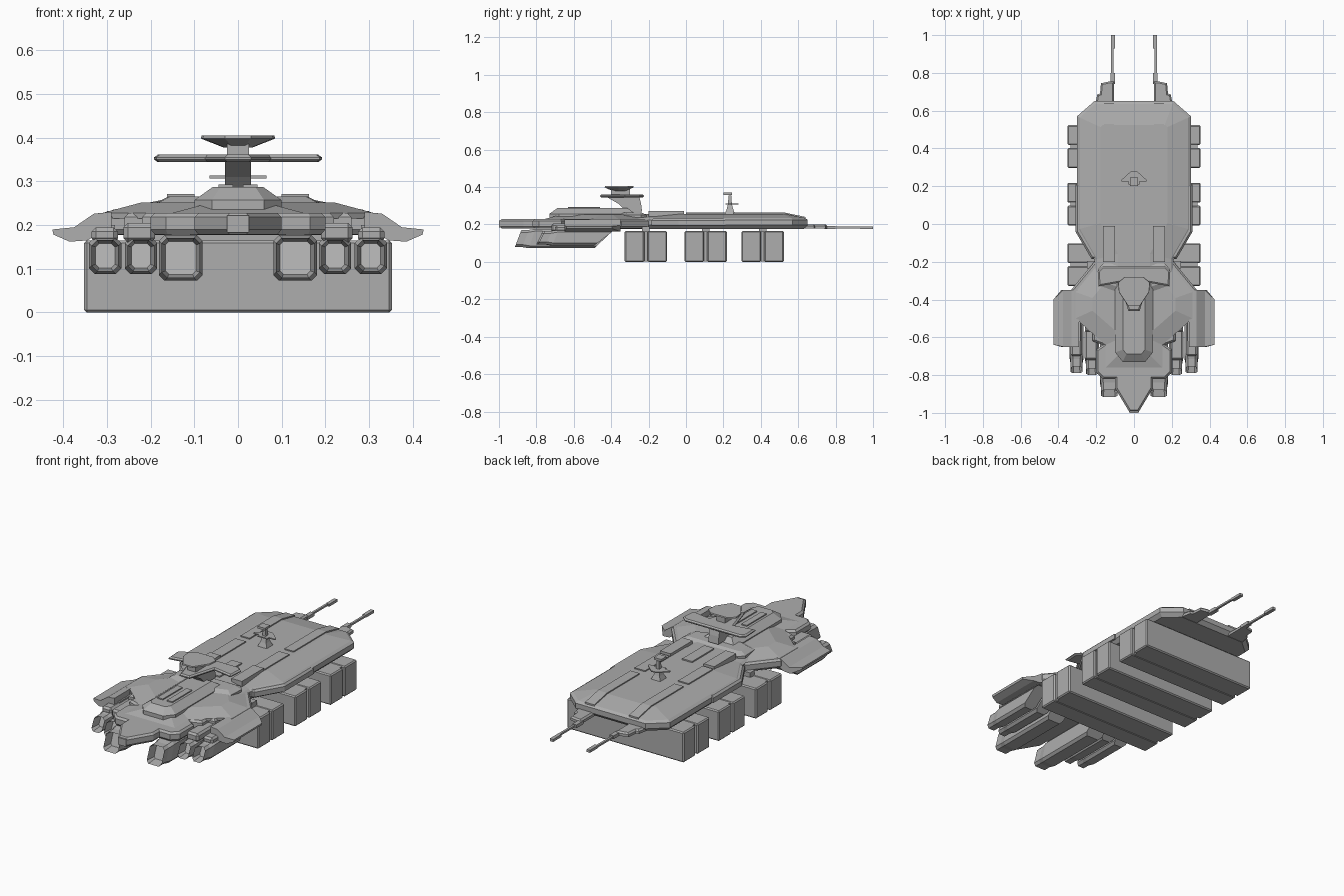
import bpy, bmesh
from mathutils import Vector

if "Cube" in bpy.data.objects:
    bpy.data.objects.remove(bpy.data.objects["Cube"])

grey = bpy.data.materials.new("hull_grey")
grey.diffuse_color = (0.42, 0.42, 0.42, 1)
grey.use_nodes = True
grey.node_tree.nodes["Principled BSDF"].inputs["Base Color"].default_value = grey.diffuse_color


def finish(bm, name, mirror=False):
    bmesh.ops.recalc_face_normals(bm, faces=bm.faces[:])
    me = bpy.data.meshes.new(name)
    bm.to_mesh(me)
    bm.free()
    me.materials.append(grey)
    ob = bpy.data.objects.new(name, me)
    bpy.context.collection.objects.link(ob)
    if mirror:
        ob.modifiers.new("mirror", 'MIRROR').use_axis[0] = True
    return ob


def step(bm, face, inset, rise):
    """Inset a horizontal face and shift it in z."""
    bmesh.ops.inset_region(bm, faces=[face], thickness=inset, use_even_offset=True)
    bmesh.ops.translate(bm, verts=face.verts[:], vec=(0, 0, rise))


def plate(name, pts, z0, z1, top=(), bottom=(), half=True, mirror=False):
    """Extrude a plan outline (half outlines are reflected), then step its caps."""
    if half:
        pts = pts + [(-x, y) for x, y in reversed(pts)]
    bm = bmesh.new()
    lo = bm.faces.new([bm.verts.new((x, y, z0)) for x, y in pts])
    r = bmesh.ops.extrude_face_region(bm, geom=[lo], use_keep_orig=True)
    bmesh.ops.translate(bm, vec=(0, 0, z1 - z0),
                        verts=[v for v in r['geom'] if isinstance(v, bmesh.types.BMVert)])
    hi = [f for f in r['geom'] if isinstance(f, bmesh.types.BMFace)][0]
    bmesh.ops.recalc_face_normals(bm, faces=bm.faces[:])
    for i, h in top:
        step(bm, hi, i, h)
    for i, h in bottom:
        step(bm, lo, i, -h)
    return finish(bm, name, mirror)


def box(name, x, y, z, mirror=False, bevel=0):
    pts = [(x[0], y[0]), (x[1], y[0]), (x[1], y[1]), (x[0], y[1])]
    ob = plate(name, pts, z[0], z[1], half=False, mirror=mirror)
    if bevel:
        m = ob.modifiers.new("bevel", 'BEVEL')
        m.width, m.segments = bevel, 1
    return ob


def loft(name, rings, mirror=False, nozzle=0):
    """Skin a list of vertex rings; nozzle hollows the first cap."""
    bm = bmesh.new()
    rs = [[bm.verts.new(p) for p in r] for r in rings]
    n = len(rs[0])
    for a, b in zip(rs, rs[1:]):
        for i in range(n):
            bm.faces.new((a[i], a[(i + 1) % n], b[(i + 1) % n], b[i]))
    cap = bm.faces.new(rs[0])
    bm.faces.new(rs[-1])
    bmesh.ops.recalc_face_normals(bm, faces=bm.faces[:])
    if nozzle:
        bmesh.ops.inset_region(bm, faces=[cap], thickness=0.009, use_even_offset=True)
        bmesh.ops.translate(bm, verts=cap.verts[:], vec=(0, nozzle, 0))
    return finish(bm, name, mirror)


# Forward hull with sloping deck
plate("forward_hull",
      [(0.21, 0.65), (0.302, 0.57), (0.302, -0.03), (0.21, -0.19), (0.21, -0.42)],
      0.197, 0.225, top=[(0.015, 0.01), (0.11, 0.022)], bottom=[(0.02, 0.02)])
plate("mid_rim", [(0.31, 0.21), (0.31, -0.04), (0.225, -0.185), (0.2, -0.185), (0.2, 0.21)],
      0.195, 0.222, half=False, mirror=True, top=[(0.01, 0.01)])

# Stern hull with stepped outline
plate("stern_hull",
      [(0.21, -0.2), (0.33, -0.345), (0.33, -0.52), (0.26, -0.52), (0.26, -0.57),
       (0.22, -0.57), (0.22, -0.62), (0.165, -0.64), (0.2, -0.665), (0.2, -0.785),
       (0.165, -0.82), (0.1, -0.82), (0.1, -0.87), (0.025, -0.995)],
      0.19, 0.218, top=[(0.01, 0.01)], bottom=[(0.01, 0.012)])
plate("stern_roof",
      [(0.2, -0.225), (0.31, -0.36), (0.31, -0.5), (0.15, -0.64), (0.15, -0.76)],
      0.215, 0.228, top=[(0.09, 0.024)])
box("stern_spine", (-0.025, 0.025), (-1.0, -0.8), (0.183, 0.222))

# Swept side wings
wing = [(0.29, 0.23), (0.33, 0.226), (0.375, 0.195), (0.425, 0.19),
        (0.422, 0.178), (0.385, 0.162), (0.345, 0.165), (0.29, 0.195)]
loft("side_wing", [[(x, -0.65 + max(0, x - 0.39) * 0.3, z) for x, z in wing],
                   [(x, -0.35 - max(0, x - 0.385) * 1.2, z) for x, z in wing]], mirror=True)


# Engine nacelles: chamfered box sections with raked ends
def section(cx, w, z0, z1, y, rake, c=0.013):
    out = [(w, z0 + c), (w, z1 - c), (w - c, z1), (c - w, z1),
           (-w, z1 - c), (-w, z0 + c), (c - w, z0), (w - c, z0)]
    return [(cx + x, y + rake * (z - z0) / (z1 - z0), z) for x, z in out]


for name, cx, w, z0, z1, front in (("inner_engine", 0.131, 0.05, 0.073, 0.177, -0.915),
                                   ("middle_engine", 0.222, 0.037, 0.088, 0.172, -0.80),
                                   ("outer_engine", 0.304, 0.037, 0.088, 0.172, -0.79)):
    loft(name, [section(cx, w - 0.006, z0 + 0.006, z1 - 0.006, front, 0.035),
                section(cx, w - 0.006, z0 + 0.006, z1 - 0.006, front + 0.04, 0.035),
                section(cx, w, z0, z1, front + 0.075, 0.035),
                section(cx, w, z0, z1, -0.49, 0.11)], mirror=True, nozzle=0.05)
    box(name + "_pylon", (cx - 0.022, cx + 0.022), (-0.62, -0.42), (0.15, 0.2), mirror=True)
box("engine_cover", (0.19, 0.262), (-0.72, -0.56), (0.16, 0.205), mirror=True, bevel=0.01)
box("outer_engine_cover", (0.275, 0.335), (-0.7, -0.5), (0.16, 0.195), mirror=True, bevel=0.01)

# Cargo blocks in pairs, joined by a recessed core and hung on pylons
for y in (-0.215, 0.105, 0.41):
    for y0 in (y - 0.113, y + 0.008):
        box("cargo_block", (-0.352, 0.352), (y0, y0 + 0.105), (0, 0.165), bevel=0.006)
    box("cargo_core", (-0.335, 0.335), (y - 0.02, y + 0.02), (0.003, 0.162))
    box("cargo_pylon", (-0.25, 0.25), (y - 0.02, y + 0.02), (0.15, 0.19))

# Raised deck strips
for y0, y1, z in ((0.25, 0.64, 0.0), (0.0, 0.21, 0.004), (-0.2, -0.01, 0.012)):
    ztop = 0.259 + z
    if z:
        box("deck_strip", (0.1, 0.163), (y0, y1), (0.24, ztop), mirror=True)
    else:
        loft("deck_strip_long", [[(x, y, h + dz) for x, dz in
                                  ((0.105, -0.02), (0.16, -0.02), (0.16, 0.003), (0.105, 0.003))]
                                 for y, h in ((0.25, 0.26), (0.53, 0.26), (0.64, 0.237))],
             mirror=True)
box("deck_centre", (-0.03, 0.03), (-0.2, -0.01), (0.24, 0.264))

# Bow guns
plate("gun_mount", [(0.105, 0.63), (0.205, 0.63), (0.195, 0.685), (0.18, 0.69),
                    (0.175, 0.745), (0.13, 0.755), (0.105, 0.755)],
      0.178, 0.192, half=False, mirror=True, top=[(0.008, 0.008)])
box("gun_breech", (0.1, 0.124), (0.74, 0.8), (0.175, 0.193), mirror=True)
box("gun_barrel", (0.109, 0.121), (0.79, 0.96), (0.179, 0.189), mirror=True)
box("gun_muzzle", (0.101, 0.121), (0.93, 1.0), (0.176, 0.19), mirror=True)

# Superstructure
plate("superstructure",
      [(0.1, -0.27), (0.1, -0.68), (0.06, -0.73)],
      0.215, 0.257, top=[(0.042, 0.03)])
plate("superstructure_shoulder", [(0.165, -0.21), (0.19, -0.24), (0.185, -0.33), (0.1, -0.36)],
      0.22, 0.25, top=[(0.03, 0.015)])
box("roof_rail", (0.012, 0.045), (-0.63, -0.46), (0.28, 0.293), mirror=True)

# Bridge tower, crosswing and head
loft("bridge_tower", [[(-0.03, a, z), (0.03, a, z), (0.03, b, z), (-0.03, b, z)]
                      for z, a, b in ((0.27, -0.32, -0.235), (0.31, -0.36, -0.24),
                                      (0.35, -0.43, -0.25))])
plate("bridge_crosswing",
      [(0.165, -0.225), (0.192, -0.25), (0.187, -0.33), (0.075, -0.31), (0.03, -0.46)],
      0.35, 0.355, top=[(0.008, 0.006)], bottom=[(0.008, 0.006)])
box("bridge_neck", (-0.025, 0.025), (-0.4, -0.3), (0.35, 0.39))
loft("bridge_head", [[(x * s, -0.36 + (y + 0.36) * s, z) for x, y in
                      ((0.05, -0.28), (0.085, -0.31), (0.08, -0.36), (0.03, -0.435),
                       (-0.03, -0.435), (-0.08, -0.36), (-0.085, -0.31), (-0.05, -0.28))]
                     for z, s in ((0.378, 0.4), (0.398, 1), (0.405, 0.98))])

# Sensor mast on the forward deck
loft("sensor_mast", [[(-w, 0.235 - w, z), (w, 0.235 - w, z), (w, 0.235 + w, z), (-w, 0.235 + w, z)]
                     for z, w in ((0.25, 0.03), (0.28, 0.018), (0.31, 0.01), (0.355, 0.008))])
plate("sensor_vane", [(0.015, 0.28), (0.065, 0.235), (0.065, 0.225), (0.03, 0.225), (0.03, 0.21)],
      0.307, 0.313)
box("sensor_head", (-0.022, 0.022), (0.2, 0.245), (0.358, 0.37))
